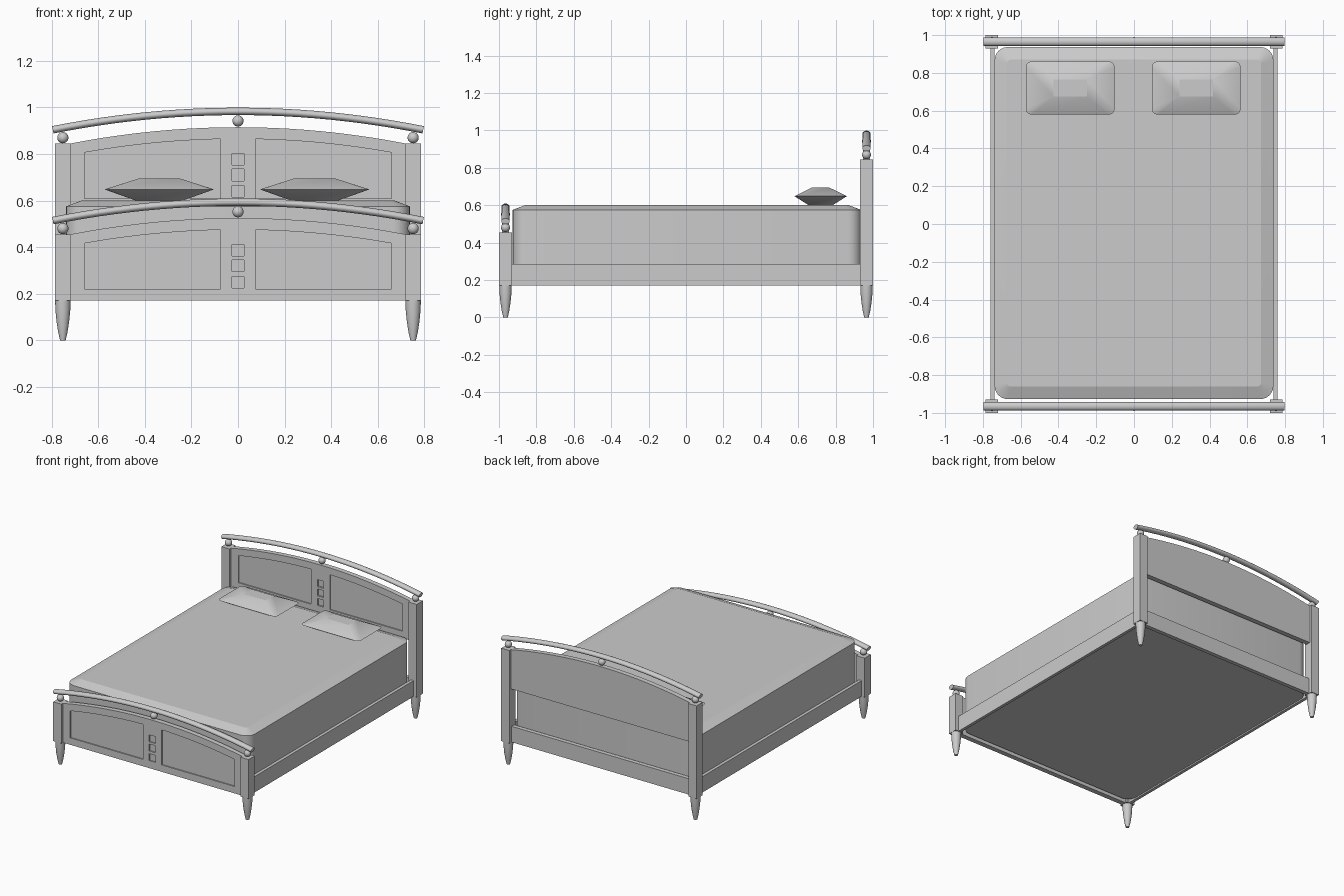
import bpy, bmesh, math
from mathutils import Vector

if "Cube" in bpy.data.objects:
    bpy.data.objects.remove(bpy.data.objects["Cube"])

grey = bpy.data.materials.new("light_grey")
grey.diffuse_color = (0.6, 0.6, 0.6, 1)
grey.use_nodes = True
grey.node_tree.nodes["Principled BSDF"].inputs["Base Color"].default_value = grey.diffuse_color


def finish(name, bm, angle=30):
    bmesh.ops.remove_doubles(bm, verts=bm.verts, dist=1e-5)
    bmesh.ops.recalc_face_normals(bm, faces=bm.faces)
    me = bpy.data.meshes.new(name)
    bm.to_mesh(me)
    bm.free()
    me.materials.append(grey)
    ob = bpy.data.objects.new(name, me)
    bpy.context.collection.objects.link(ob)
    bpy.ops.object.select_all(action='DESELECT')
    ob.select_set(True)
    bpy.context.view_layer.objects.active = ob
    if angle:
        bpy.ops.object.shade_smooth_by_angle(angle=math.radians(angle))
    return ob


def loft(name, rings, angle=30):
    """Skin a list of equal-length rings and cap both ends."""
    bm = bmesh.new()
    loops = [[bm.verts.new(p) for p in ring] for ring in rings]
    n = len(loops[0])
    for a, b in zip(loops, loops[1:]):
        for i in range(n):
            j = (i + 1) % n
            bm.faces.new((a[i], a[j], b[j], b[i]))
    bm.faces.new(loops[0])
    bm.faces.new(loops[-1])
    return finish(name, bm, angle)


def box(name, x0, x1, y0, y1, z0, z1):
    return loft(name, [[(x0, y0, z), (x1, y0, z), (x1, y1, z), (x0, y1, z)]
                       for z in (z0, z1)], 0)


def round_rect(cx, cy, hx, hy, r, z, seg=6):
    pts = []
    for k, (sx, sy) in enumerate(((1, 1), (-1, 1), (-1, -1), (1, -1))):
        for i in range(seg + 1):
            a = math.pi / 2 * (k + i / seg)
            pts.append((cx + sx * (hx - r) + r * math.cos(a),
                        cy + sy * (hy - r) + r * math.sin(a), z))
    return pts


def arched_slab(name, x0, x1, z0, crown, y0, y1, n=20):
    """Upright slab whose top edge follows the arch of the boards."""
    xs = [x1 + (x0 - x1) * i / n for i in range(n + 1)]
    outline = [(x0, z0), (x1, z0)] + [(x, crown - 0.135 * x * x) for x in xs]
    return loft(name, [[(x, y, z) for x, z in outline] for y in (y0, y1)], 0)


def carve(board, cutter):
    cutter.hide_render = True
    mod = board.modifiers.new("carve", 'BOOLEAN')
    mod.operation = 'DIFFERENCE'
    mod.solver = 'EXACT'
    mod.object = cutter
    bpy.context.view_layer.objects.active = board
    bpy.ops.object.modifier_apply(modifier=mod.name)
    bpy.data.objects.remove(cutter, do_unlink=True)


def ball(name, x, y, z, r=0.024):
    bm = bmesh.new()
    bmesh.ops.create_uvsphere(bm, u_segments=20, v_segments=12, radius=r)
    bmesh.ops.translate(bm, verts=bm.verts, vec=Vector((x, y, z)))
    finish(name, bm, 60)


def top_rail(name, y, crown, n=24, seg=16):
    """Bowed round rail, slightly wider than tall."""
    rings = []
    for i in range(n + 1):
        x = -0.795 + 1.59 * i / n
        z, t = crown - 0.125 * x * x, math.atan(-0.25 * x)
        ring = []
        for k in range(seg):
            a = 2 * math.pi * k / seg
            h = 0.016 * math.sin(a)
            ring.append((x - h * math.sin(t), y + 0.022 * math.cos(a),
                         z + h * math.cos(t)))
        rings.append(ring)
    loft(name, rings, 40)


LEG = ((0.012, 0), (0.02, 0.035), (0.027, 0.08), (0.032, 0.13), (0.033, 0.17))


def bed_end(label, y, lift, board_z, hole_depth):
    # arched board with two sunken panels and three small square recesses
    front = y - 0.018
    board = arched_slab(label + "_board", -0.725, 0.725, board_z,
                        0.525 + lift, front, y + 0.018)
    for x0, x1 in ((-0.66, -0.075), (0.075, 0.66)):
        carve(board, arched_slab("panel_cutter", x0, x1, 0.22 + lift,
                                 0.475 + lift, front - 0.05, front + 0.008))
    for z in (0.225, 0.295, 0.362):
        carve(board, box("square_cutter", -0.025, 0.025, front - 0.05,
                         front + hole_depth, z + lift, z + 0.05 + lift))
    # posts, tapered feet and ball spacers
    for s, side in ((-1, "left"), (1, "right")):
        x = s * 0.752
        box(f"{label}_post_{side}", x - 0.033, x + 0.033, y - 0.035, y + 0.035,
            0.17, 0.455 + lift)
        loft(f"{label}_foot_{side}",
             [[(x + r * math.cos(k * math.pi / 10),
                y + r * math.sin(k * math.pi / 10), z) for k in range(20)]
              for r, z in LEG], 40)
        ball(f"{label}_ball_{side}", x, y, 0.48 + lift)
    ball(label + "_ball_centre", 0, y, 0.552 + lift)
    top_rail(label + "_top_rail", y, 0.593 + lift)


bed_end("footboard", -0.965, 0.0, 0.17, 0.008)
bed_end("headboard", 0.965, 0.39, 0.56, 0.012)

# frame rails
for s, side in ((-1, "left"), (1, "right")):
    xs = sorted((s * 0.738, s * 0.76))
    box("side_rail_" + side, xs[0], xs[1], -0.94, 0.94, 0.17, 0.285)
box("head_rail", -0.725, 0.725, 0.945, 0.975, 0.17, 0.285)

# mattress with softened upper edge
loft("mattress", [round_rect(0, 0.005, 0.738, 0.932, 0.07, 0.18),
                  round_rect(0, 0.005, 0.738, 0.932, 0.07, 0.575),
                  round_rect(0, 0.005, 0.672, 0.865, 0.02, 0.60)], 18)

# pillows: wide middle, small flat top and bottom
for cx, side in ((-0.338, "left"), (0.329, "right")):
    loft("pillow_" + side,
         [round_rect(cx, 0.72, 0.1, 0.064, 0, 0.60),
          round_rect(cx, 0.72, 0.235, 0.14, 0.03, 0.648),
          round_rect(cx, 0.72, 0.088, 0.045, 0, 0.695)], 15)
